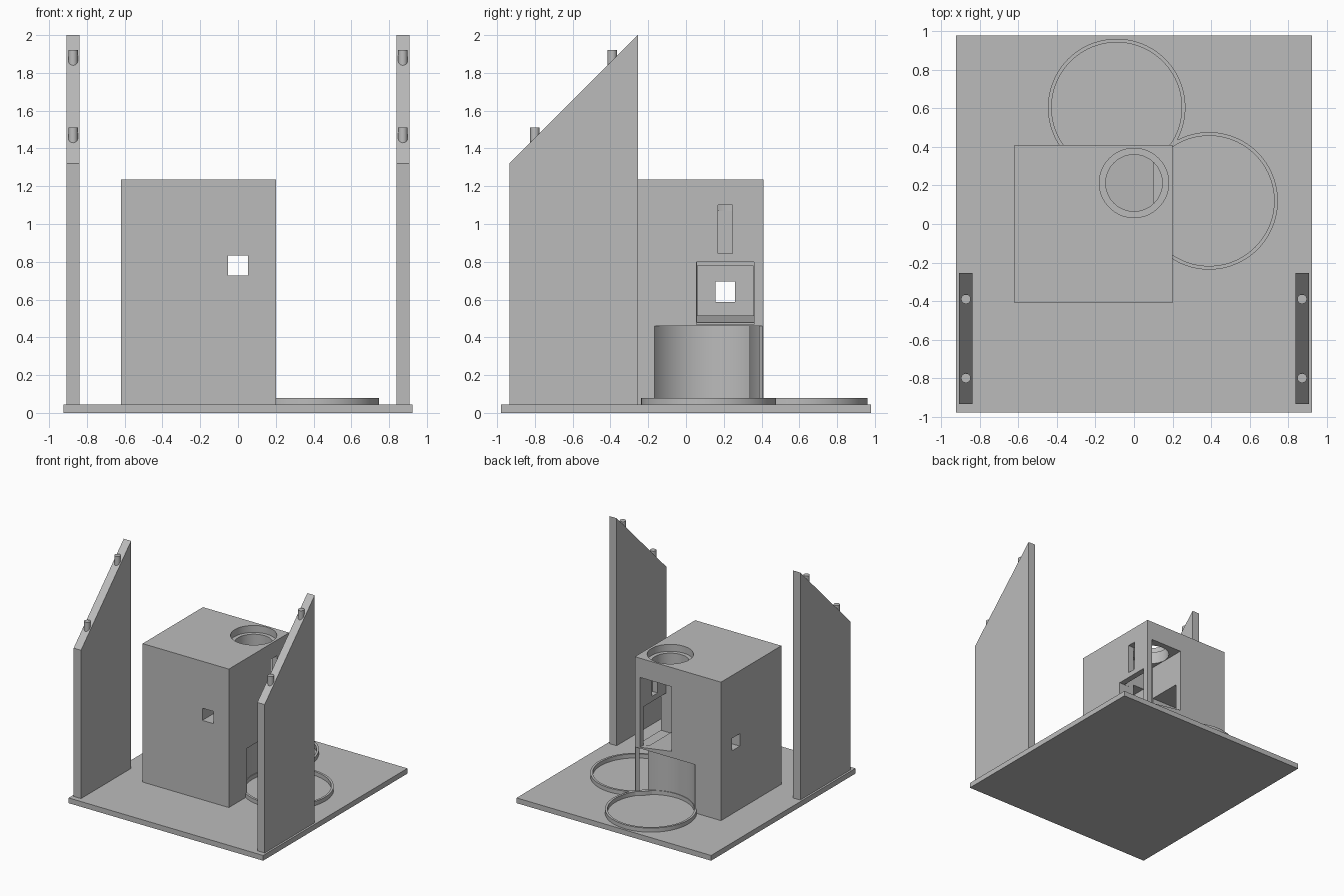
import bpy, bmesh, math

if "Cube" in bpy.data.objects:
    bpy.data.objects.remove(bpy.data.objects["Cube"], do_unlink=True)

grey = bpy.data.materials.new("plain_grey")
grey.use_nodes = True
grey.diffuse_color = (0.5, 0.5, 0.5, 1)
grey.node_tree.nodes["Principled BSDF"].inputs["Base Color"].default_value = (0.5, 0.5, 0.5, 1)


def finish(name, bm):
    bmesh.ops.recalc_face_normals(bm, faces=bm.faces)
    mesh = bpy.data.meshes.new(name)
    bm.to_mesh(mesh)
    bm.free()
    mesh.materials.append(grey)
    obj = bpy.data.objects.new(name, mesh)
    bpy.context.collection.objects.link(obj)
    return obj


def prism(name, points, direction):
    """Closed polygon pushed along a direction."""
    bm = bmesh.new()
    face = bm.faces.new([bm.verts.new(p) for p in points])
    ext = bmesh.ops.extrude_face_region(bm, geom=[face])
    verts = [g for g in ext["geom"] if isinstance(g, bmesh.types.BMVert)]
    bmesh.ops.translate(bm, vec=direction, verts=verts)
    return finish(name, bm)


def box(name, x, y, z):
    pts = [(x[0], y[0], z[0]), (x[1], y[0], z[0]), (x[1], y[1], z[0]), (x[0], y[1], z[0])]
    return prism(name, pts, (0, 0, z[1] - z[0]))


def cylinder(name, centre, radius, z, sides=96):
    pts = [(centre[0] + radius * math.cos(2 * math.pi * i / sides),
            centre[1] + radius * math.sin(2 * math.pi * i / sides), z[0]) for i in range(sides)]
    return prism(name, pts, (0, 0, z[1] - z[0]))


def cut(obj, cutter):
    mod = obj.modifiers.new("cut", "BOOLEAN")
    mod.operation, mod.solver, mod.object = "DIFFERENCE", "EXACT", cutter
    bpy.context.view_layer.objects.active = obj
    bpy.ops.object.modifier_apply(modifier=mod.name)
    bpy.data.objects.remove(cutter, do_unlink=True)


def smooth(obj):
    bpy.ops.object.select_all(action="DESELECT")
    obj.select_set(True)
    bpy.context.view_layer.objects.active = obj
    bpy.ops.object.shade_smooth_by_angle(angle=math.radians(30))


FLOOR = 0.045
box("base_plate", (-0.925, 0.925), (-0.98, 0.98), (0, FLOOR))

# Sloped side panels with upright pegs
for side, x in (("right", -0.873), ("left", 0.873)):
    outline = [(-0.935, FLOOR), (-0.255, FLOOR), (-0.255, 2.0), (-0.935, 1.32)]
    prism(side + "_panel", [(x - 0.035, y, z) for y, z in outline], (0.07, 0, 0))
    for label, y, top in (("front", -0.8, 1.51), ("back", -0.39, 1.92)):
        smooth(cylinder(f"{side}_{label}_peg", (x, y), 0.025, (top - 0.2, top), 32))

# Tower block
tower = box("tower", (-0.62, 0.2), (-0.41, 0.41), (FLOOR, 1.235))

# Round bays at the foot, with a raised ring around each
bays = {"side": (0.39, 0.12), "back": (-0.09, 0.605)}
for label, centre in bays.items():
    cut(tower, cylinder("bay_cutter", centre, 0.343, (0, 0.46)))
    ring = cylinder(label + "_ring", centre, 0.357, (FLOOR, 0.08))
    cut(ring, cylinder("ring_cutter", centre, 0.338, (0, 0.2)))
    smooth(ring)

# Central chamber with sloping floor, open at the back
profile = [(-0.15, 0.515), (0.15, 0.47), (0.15, 1.07), (-0.15, 1.07)]
cut(tower, prism("chamber_cutter", [(x, 0.058, z) for x, z in profile], (0, 0.4, 0)))

# Side window, slot and the deep pocket opposite
cut(tower, box("window_cutter", (0.1, 0.3), (0.056, 0.36), (0.468, 0.8)))
cut(tower, box("slot_cutter", (0.1, 0.3), (0.17, 0.245), (0.845, 1.1)))
cut(tower, box("pocket_cutter", (-0.5, -0.1), (0.06, 0.356), (0.516, 0.78)))

# Small square holes in the front and right walls
cut(tower, box("front_hole_cutter", (-0.052, 0.052), (-0.5, 0.1), (0.727, 0.832)))
cut(tower, box("side_hole_cutter", (-0.7, -0.45), (0.155, 0.26), (0.588, 0.695)))

# Stepped round opening in the top
cut(tower, cylinder("shaft_cutter", (0, 0.213), 0.147, (1.0, 1.3)))
cut(tower, cylinder("rim_cutter", (0, 0.213), 0.18, (1.175, 1.3)))
smooth(tower)
